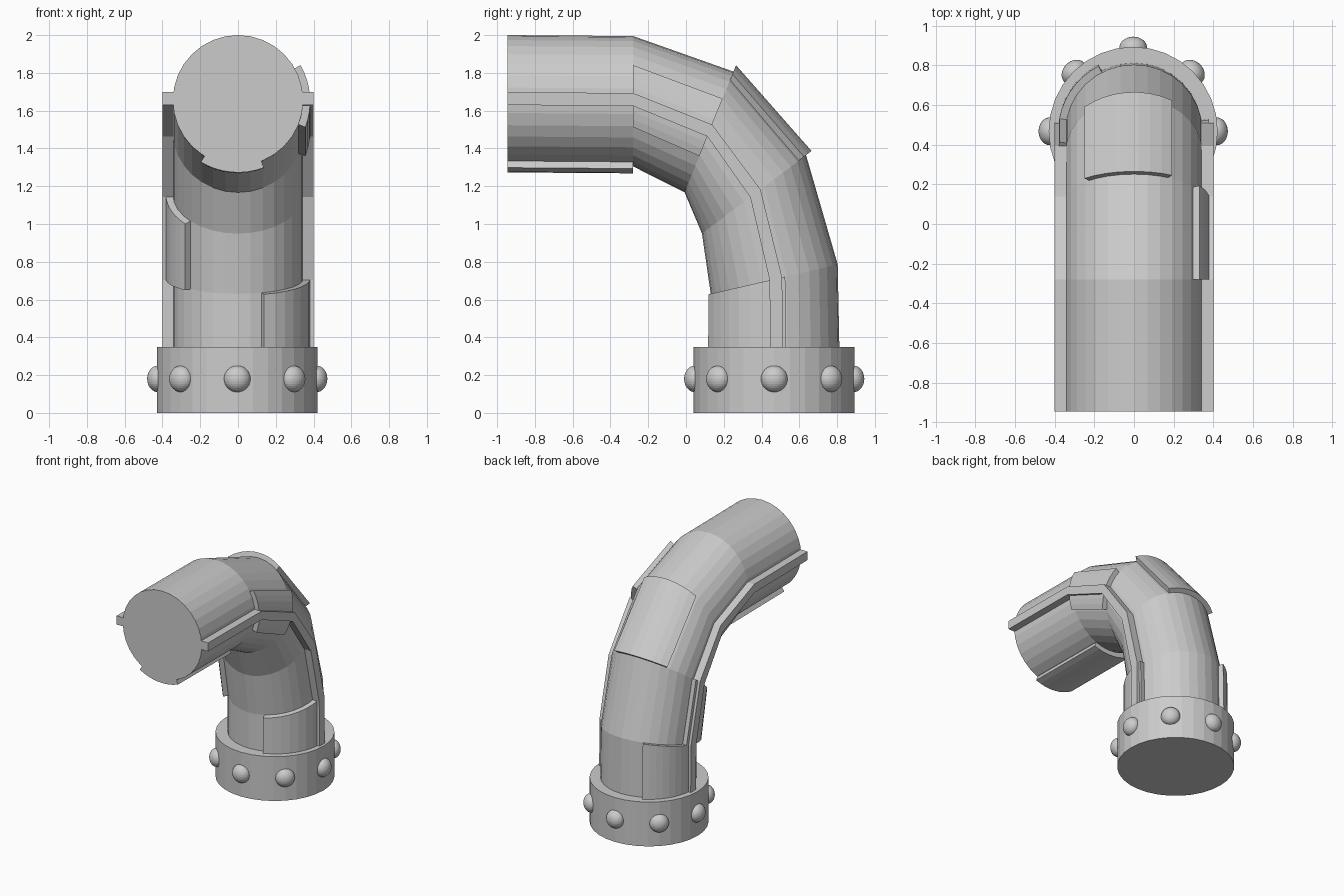
import bpy, bmesh
from math import sin, cos, pi, radians
from mathutils import Vector, Matrix

cube = bpy.data.objects.get("Cube")
if cube:
    bpy.data.objects.remove(cube)

grey = bpy.data.materials.new("pipe_grey")
grey.use_nodes = True
grey.diffuse_color = (0.6, 0.6, 0.6, 1)
grey.node_tree.nodes["Principled BSDF"].inputs["Base Color"].default_value = (0.6, 0.6, 0.6, 1)

R = 0.345          # pipe radius
THICK = 0.037      # armour plate thickness
SIDES = 32
BASE = Vector((-0.004, 0.467, 0))

# Stations along the pipe: (y, z, downward tilt of the path in degrees)
STATIONS = [(-0.945, 1.655, 0), (-0.28, 1.65, 0), (0.122, 1.487, 22),
            (0.36, 1.157, 53), (0.467, 0.708, 77), (0.472, 0.1, 90)]


def finish(bm, name):
    bmesh.ops.recalc_face_normals(bm, faces=bm.faces)
    mesh = bpy.data.meshes.new(name)
    bm.to_mesh(mesh)
    bm.free()
    mesh.materials.append(grey)
    obj = bpy.data.objects.new(name, mesh)
    bpy.context.collection.objects.link(obj)
    return obj


def sweep(name, section, first, last):
    """Carry a closed section (x, outward) along the pipe stations."""
    bm = bmesh.new()
    rings = []
    for y, z, tilt in STATIONS[first:last + 1]:
        t = radians(tilt)
        rings.append([bm.verts.new((x, y + v * sin(t), z + v * cos(t)))
                      for x, v in section])
    n = len(section)
    for a, b in zip(rings, rings[1:]):
        for i in range(n):
            j = (i + 1) % n
            bm.faces.new((a[i], a[j], b[j], b[i]))
    bm.faces.new(rings[0])
    bm.faces.new(rings[-1])
    return finish(bm, name)


def arc(radius, start, end, steps):
    """Arc points; zero degrees is the outside of the bend, ninety is +x."""
    angles = [radians(start + (end - start) * i / steps) for i in range(steps + 1)]
    return [(radius * sin(a), radius * cos(a)) for a in angles]


def plate(name, start, end, first):
    section = arc(R + THICK, start, end, 8) + arc(R - 0.02, end, start, 8)
    sweep(name, section, first, first + 1)


# Bent pipe
sweep("pipe", arc(R, 0, 360, SIDES)[:-1], 0, 5)

# Rails along both sides
for side, label in ((1, "left"), (-1, "right")):
    sweep(label + "_rail", [(side * 0.32, -0.025), (side * 0.4, -0.025),
                            (side * 0.4, 0.043), (side * 0.32, 0.043)], 0, 5)

# Curved armour plates, one segment long each
plate("mouth_under_plate", 159, 211, 0)
plate("left_shoulder_plate", 60, 111, 1)
plate("outer_bend_plate", -41, 30, 2)
plate("right_inner_plate", -133, -80, 3)
plate("left_foot_plate", 81, 159, 4)
plate("right_foot_plate", -87, -28, 4)

# Base collar
bm = bmesh.new()
bmesh.ops.create_cone(bm, cap_ends=True, segments=SIDES, radius1=0.426, radius2=0.426,
                      depth=0.35, matrix=Matrix.Translation(BASE + Vector((0, 0, 0.175))))
finish(bm, "base_collar")

# Rivets around the collar
for k in range(8):
    a = k * pi / 4
    place = (Matrix.Translation(BASE + Vector((0.42 * cos(a), 0.42 * sin(a), 0.18)))
             @ Matrix.Rotation(a, 4, "Z") @ Matrix.Diagonal((0.057, 0.07, 0.07, 1)))
    bm = bmesh.new()
    bmesh.ops.create_uvsphere(bm, u_segments=32, v_segments=16, radius=1, matrix=place)
    finish(bm, "rivet_%d" % (k + 1))
